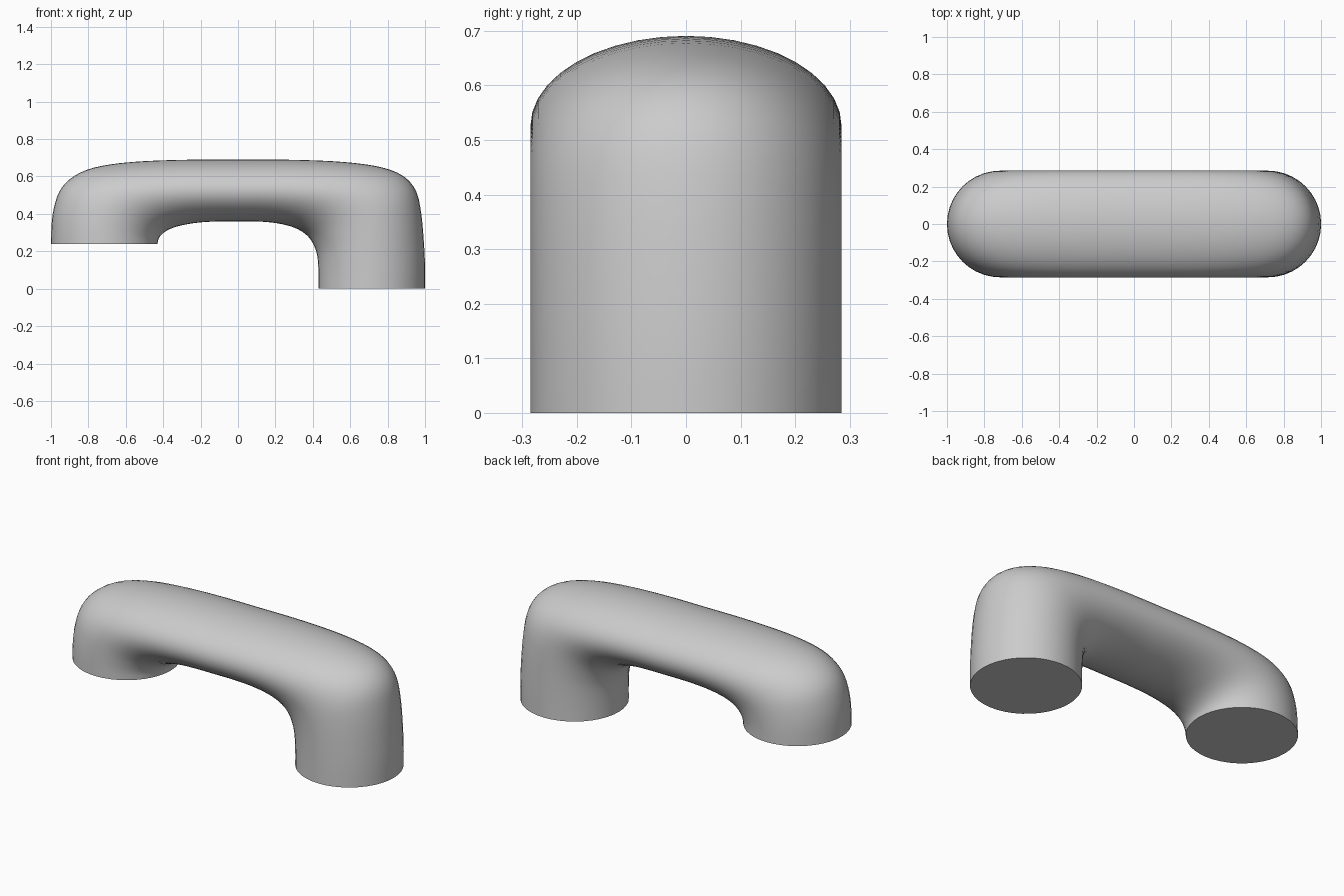
import bpy, bmesh, math
from mathutils import Vector

if "Cube" in bpy.data.objects:
    bpy.data.objects.remove(bpy.data.objects["Cube"])

SIDES, STEPS, HALF_WIDTH = 40, 3, 0.285

# Matching (x, z) points along the outer and inner outlines, left end to right end
outer = [(-1, .24), (-.997, .34), (-.985, .43), (-.955, .52), (-.90, .585), (-.81, .635),
         (-.68, .665), (-.5, .682), (-.25, .69), (0, .69), (.25, .69), (.5, .682),
         (.68, .665), (.81, .637), (.90, .59), (.955, .515), (.98, .40), (.993, .26),
         (1, .12), (1, 0)]
inner = [(-.43, .24), (-.425, .265), (-.41, .288), (-.385, .308), (-.35, .325), (-.305, .338),
         (-.24, .35), (-.17, .357), (-.09, .36), (0, .36), (.09, .36), (.17, .355),
         (.24, .344), (.305, .325), (.36, .293), (.395, .252), (.418, .20), (.427, .15),
         (.43, .08), (.43, 0)]


def smooth_path(points):
    """Catmull-Rom interpolation through the outline points."""
    p = [Vector(q) for q in points]
    p = [2 * p[0] - p[1]] + p + [2 * p[-1] - p[-2]]
    out = []
    for i in range(1, len(p) - 2):
        a, b, c, d = p[i - 1:i + 3]
        for s in range(STEPS):
            t = s / STEPS
            out.append(0.5 * (2 * b + (c - a) * t + (2 * a - 5 * b + 4 * c - d) * t * t
                              + (3 * b - a - 3 * c + d) * t ** 3))
    return out + [p[-2]]


# Elliptical sections spanning the two outlines
bm = bmesh.new()
rings = []
for o, i in zip(smooth_path(outer), smooth_path(inner)):
    mid, arm = (o + i) / 2, (o - i) / 2
    ring = []
    for k in range(SIDES):
        a = math.tau * k / SIDES
        q = mid + arm * math.cos(a)
        ring.append(bm.verts.new((q.x, HALF_WIDTH * math.sin(a), q.y)))
    rings.append(ring)

# Skin and flat end caps
for r, s in zip(rings, rings[1:]):
    for k in range(SIDES):
        n = (k + 1) % SIDES
        bm.faces.new((r[k], r[n], s[n], s[k]))
bm.faces.new(rings[0])
bm.faces.new(rings[-1])
bmesh.ops.recalc_face_normals(bm, faces=bm.faces)

mesh = bpy.data.meshes.new("bent_pipe")
bm.to_mesh(mesh)
bm.free()
pipe = bpy.data.objects.new("bent_pipe", mesh)
bpy.context.collection.objects.link(pipe)
bpy.context.view_layer.objects.active = pipe
pipe.select_set(True)
bpy.ops.object.shade_smooth_by_angle(angle=math.radians(35))
